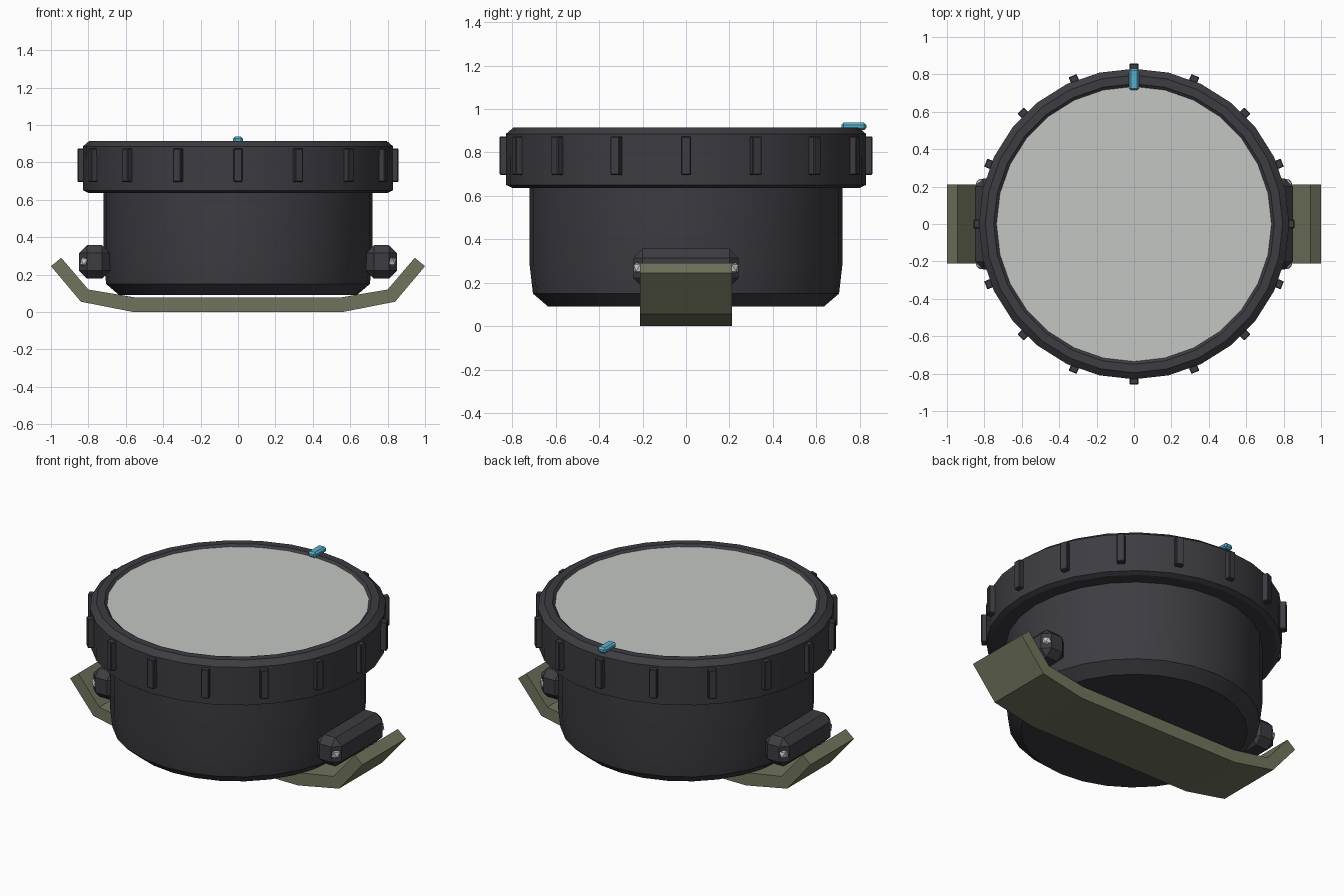
import bpy, bmesh, math
from mathutils import Matrix

if "Cube" in bpy.data.objects:
    bpy.data.objects.remove(bpy.data.objects["Cube"])

SIDES = 28


def material(name, rgb):
    m = bpy.data.materials.new(name)
    m.diffuse_color = (*rgb, 1)
    m.use_nodes = True
    m.node_tree.nodes["Principled BSDF"].inputs["Base Color"].default_value = m.diffuse_color
    return m


CASE = material("dark case", (0.045, 0.045, 0.054))
GLASS = material("pale glass", (0.55, 0.565, 0.55))
STRAP = material("olive strap", (0.165, 0.175, 0.11))
STEEL = material("steel", (0.6, 0.6, 0.6))
BLUE = material("blue marker", (0.10, 0.44, 0.60))


def finish(name, bm, mat, smooth=False):
    bmesh.ops.recalc_face_normals(bm, faces=bm.faces)
    me = bpy.data.meshes.new(name)
    bm.to_mesh(me)
    bm.free()
    me.materials.append(mat)
    ob = bpy.data.objects.new(name, me)
    bpy.context.collection.objects.link(ob)
    if smooth:
        bpy.ops.object.select_all(action='DESELECT')
        ob.select_set(True)
        bpy.context.view_layer.objects.active = ob
        bpy.ops.object.shade_smooth_by_angle(angle=math.radians(25))
    return ob


def lathe(name, profile, mat, closed=False):
    """Revolve (radius, z) points; open profiles get flat caps."""
    bm = bmesh.new()
    rings = [[bm.verts.new((r * math.cos(a), r * math.sin(a), z))
              for a in (2 * math.pi * i / SIDES for i in range(SIDES))]
             for r, z in profile]
    pairs = list(zip(rings, rings[1:]))
    if closed:
        pairs.append((rings[-1], rings[0]))
    else:
        bm.faces.new(rings[0])
        bm.faces.new(rings[-1])
    for a, b in pairs:
        for i in range(SIDES):
            j = (i + 1) % SIDES
            bm.faces.new((a[i], a[j], b[j], b[i]))
    return finish(name, bm, mat, True)


def add_box(bm, size, centre, bevel=0, turn=0):
    part = bmesh.new()
    bmesh.ops.create_cube(part, size=1)
    bmesh.ops.scale(part, vec=size, verts=part.verts)
    if bevel:
        bmesh.ops.bevel(part, geom=part.edges[:], offset=bevel, segments=1, affect='EDGES')
    bmesh.ops.translate(part, vec=centre, verts=part.verts)
    bmesh.ops.rotate(part, cent=(0, 0, 0), matrix=Matrix.Rotation(turn, 3, 'Z'), verts=part.verts)
    me = bpy.data.meshes.new("tmp")
    part.to_mesh(me)
    part.free()
    bm.from_mesh(me)
    bpy.data.meshes.remove(me)


# Case body, bezel ring and glass
lathe("case_body", [(0.635, 0.09), (0.705, 0.15), (0.72, 0.28), (0.72, 0.70)], CASE)
lathe("bezel", [(0.70, 0.637), (0.80, 0.637), (0.828, 0.65), (0.83, 0.885),
                (0.795, 0.915), (0.75, 0.915), (0.733, 0.90), (0.70, 0.88)], CASE, True)
lathe("glass", [(0.735, 0.70), (0.735, 0.903)], GLASS)

# Grip ribs around the bezel
bm = bmesh.new()
for i in range(16):
    add_box(bm, (0.07, 0.046, 0.178), (0.823, 0, 0.785), 0.004, i * math.pi / 8)
finish("bezel_ribs", bm, CASE)

# Strap, extruded from its side profile
half = [(0.56, 0.0), (0.84, 0.055), (1.0, 0.245), (0.945, 0.29), (0.80, 0.12), (0.55, 0.078)]
outline = half + [(-x, z) for x, z in reversed(half)]
bm = bmesh.new()
rows = [[bm.verts.new((x, y, z)) for x, z in outline] for y in (-0.212, 0.212)]
n = len(outline)
for i in range(n):
    j = (i + 1) % n
    bm.faces.new((rows[0][i], rows[0][j], rows[1][j], rows[1][i]))
for row in rows:  # side faces split into convex quads
    for ids in ((0, 1, 4, 5), (1, 2, 3, 4), (0, 5, 6, 11), (6, 7, 10, 11), (7, 8, 9, 10)):
        bm.faces.new([row[k] for k in ids])
finish("strap", bm, STRAP)

# Lugs with a steel pin head at each end
for side, s in (("left", -1), ("right", 1)):
    bm = bmesh.new()
    add_box(bm, (0.165, 0.485, 0.178), (s * 0.767, 0, 0.268), 0.042)
    finish(side + "_lug", bm, CASE)
    bm = bmesh.new()
    for y in (-0.212, 0.212):
        bmesh.ops.create_icosphere(bm, subdivisions=1, radius=0.034,
                                   matrix=Matrix.Translation((s * 0.815, y, 0.268)))
    finish(side + "_pins", bm, STEEL)

# Blue marker on the bezel
bm = bmesh.new()
add_box(bm, (0.054, 0.115, 0.034), (0, 0.773, 0.92), 0.01)
finish("marker", bm, BLUE)
